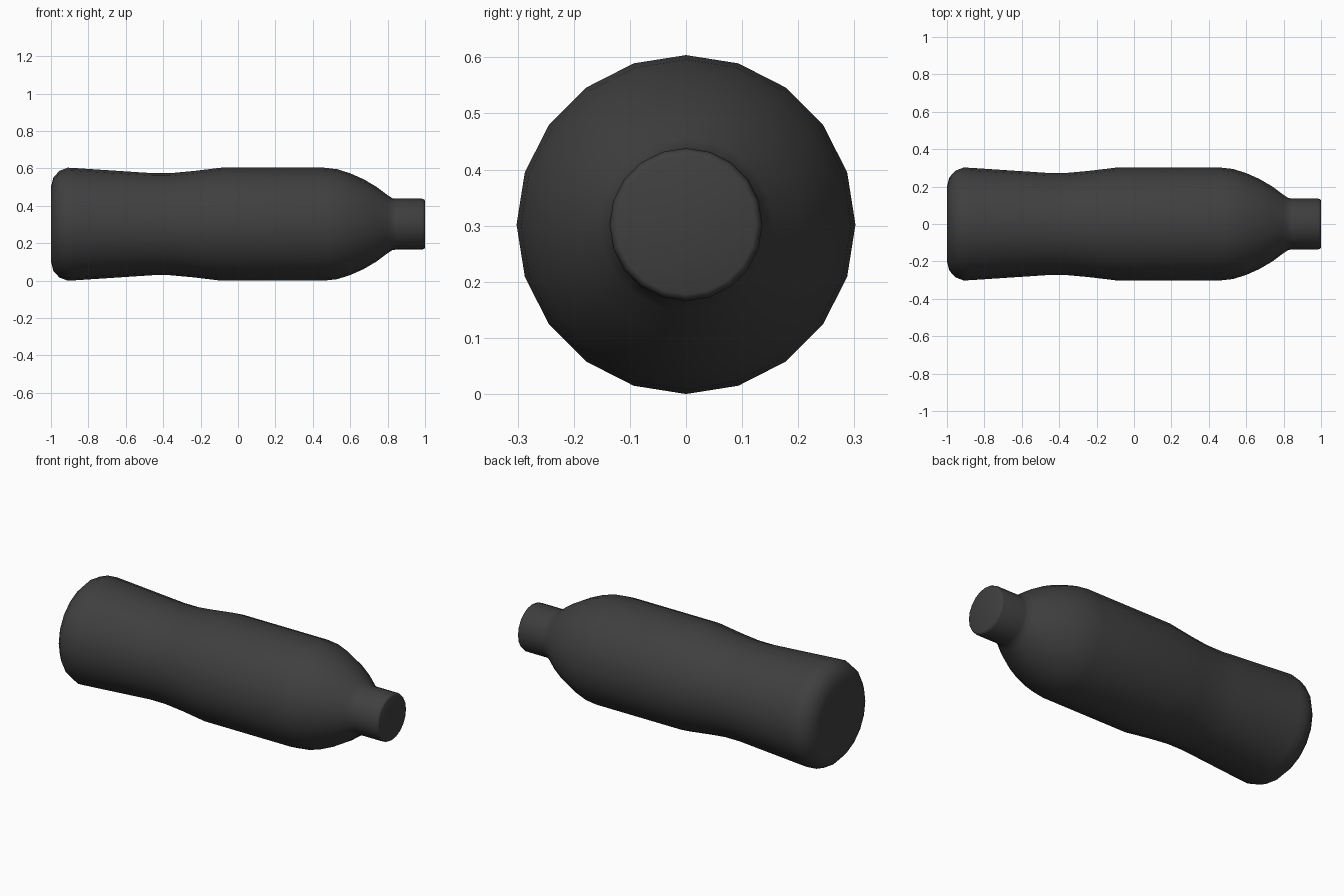
import bpy, bmesh
from math import cos, sin, pi, radians

cube = bpy.data.objects.get("Cube")
if cube:
    bpy.data.objects.remove(cube, do_unlink=True)

SIDES = 20
RADIUS = 0.302

# Single dark plastic colour
mat = bpy.data.materials.new("dark_grey")
mat.use_nodes = True
colour = (0.05, 0.05, 0.05, 1)
mat.diffuse_color = colour
mat.node_tree.nodes["Principled BSDF"].inputs["Base Color"].default_value = colour


def lathe_x(name, profile):
    """Revolve (x, radius) points around the lying axis and cap both ends."""
    bm = bmesh.new()
    rings = []
    for x, r in profile:
        rings.append([bm.verts.new((x, r * cos(2 * pi * i / SIDES),
                                    RADIUS + r * sin(2 * pi * i / SIDES)))
                      for i in range(SIDES)])
    for a, b in zip(rings, rings[1:]):
        for i in range(SIDES):
            j = (i + 1) % SIDES
            bm.faces.new((a[i], a[j], b[j], b[i]))
    bm.faces.new(rings[0])
    bm.faces.new(rings[-1])
    bmesh.ops.recalc_face_normals(bm, faces=bm.faces)
    mesh = bpy.data.meshes.new(name)
    bm.to_mesh(mesh)
    bm.free()
    mesh.materials.append(mat)
    obj = bpy.data.objects.new(name, mesh)
    bpy.context.collection.objects.link(obj)
    bpy.ops.object.select_all(action="DESELECT")
    obj.select_set(True)
    bpy.context.view_layer.objects.active = obj
    bpy.ops.object.shade_smooth_by_angle(angle=radians(50))
    return obj


# Rounded base, pinched grip, straight body, domed shoulder, neck and lid
lathe_x("bottle", [
    (-1.0, 0.20), (-0.987, 0.25), (-0.955, 0.285), (-0.91, RADIUS),
    (-0.87, 0.300), (-0.46, 0.273), (-0.36, 0.273), (-0.24, 0.284),
    (-0.09, RADIUS), (0.46, RADIUS), (0.53, 0.294), (0.60, 0.272),
    (0.67, 0.241), (0.74, 0.200), (0.80, 0.155), (0.825, 0.139),
    (0.845, 0.136), (0.985, 0.136), (0.997, 0.131), (1.0, 0.124),
])
